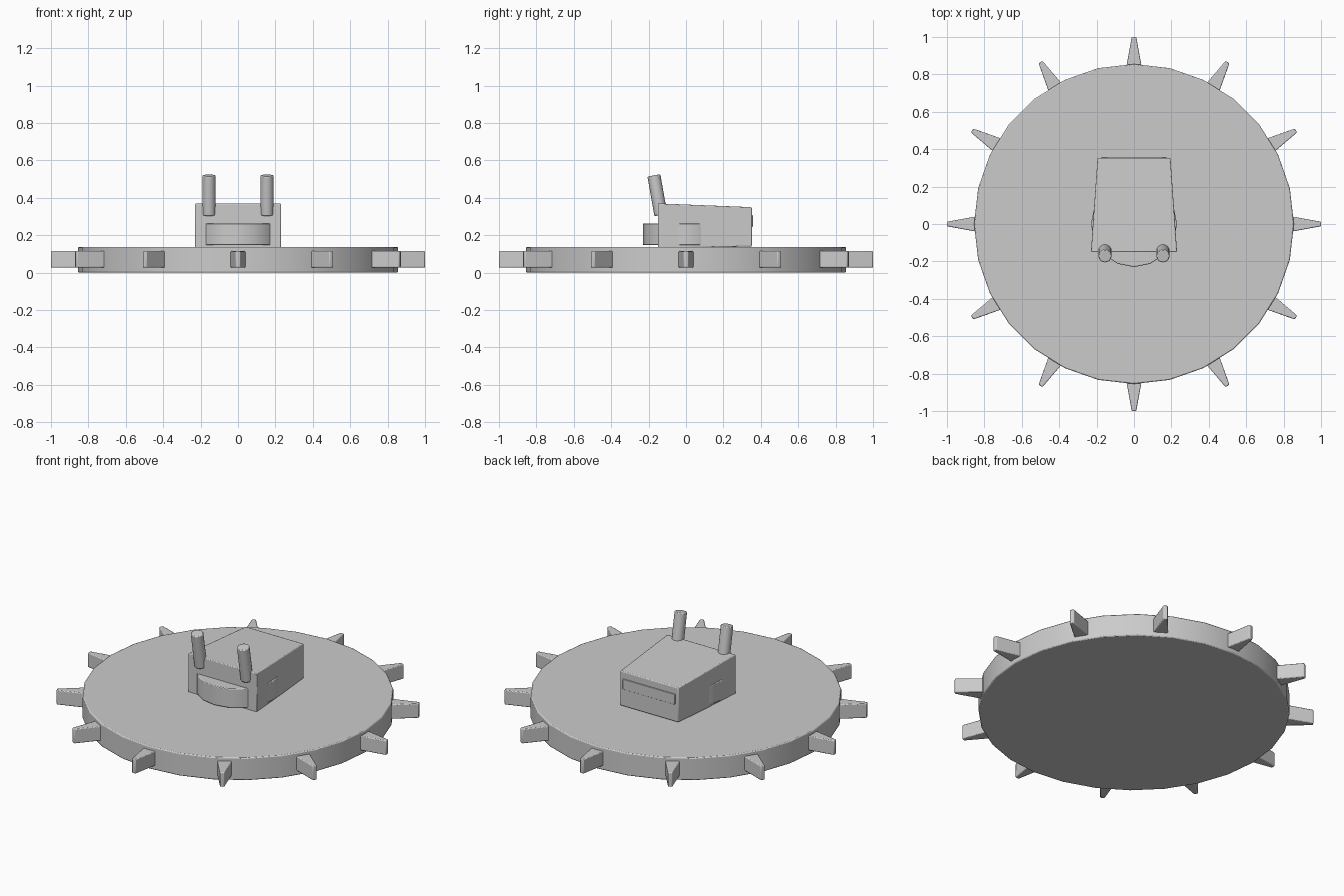
import bpy
import bmesh
from math import radians, pi, sin, cos
from mathutils import Matrix, Vector

if "Cube" in bpy.data.objects:
    bpy.data.objects.remove(bpy.data.objects["Cube"], do_unlink=True)

grey = bpy.data.materials.new("plain_grey")
grey.use_nodes = True
grey.diffuse_color = (0.6, 0.6, 0.6, 1)
grey.node_tree.nodes["Principled BSDF"].inputs["Base Color"].default_value = grey.diffuse_color


def add_object(name, bm, bevel=0.0):
    """Turn a bmesh into a named, shaded and optionally bevelled object."""
    bmesh.ops.recalc_face_normals(bm, faces=bm.faces)
    mesh = bpy.data.meshes.new(name)
    bm.to_mesh(mesh)
    bm.free()
    mesh.materials.append(grey)
    obj = bpy.data.objects.new(name, mesh)
    bpy.context.collection.objects.link(obj)
    if bevel:
        mod = obj.modifiers.new("edge_bevel", 'BEVEL')
        mod.width = bevel
        mod.segments = 2
        mod.limit_method = 'ANGLE'
        mod.angle_limit = radians(40)
    bpy.ops.object.select_all(action='DESELECT')
    obj.select_set(True)
    bpy.context.view_layer.objects.active = obj
    bpy.ops.object.shade_smooth_by_angle(angle=radians(35))
    return obj


def prism(name, outline, low, high, bevel=0.0):
    """Extrude a flat outline from one height to another."""
    bm = bmesh.new()
    base = bm.faces.new([bm.verts.new((x, y, low)) for x, y in outline])
    top = bmesh.ops.extrude_face_region(bm, geom=[base])["geom"]
    for v in top:
        if isinstance(v, bmesh.types.BMVert):
            v.co.z = high
    return add_object(name, bm, bevel)


def ring(radius, sides):
    return [(radius * sin(2 * pi * i / sides), radius * cos(2 * pi * i / sides))
            for i in range(sides)]


# Wheel disc and the spikes around its rim
prism("wheel_disc", ring(0.855, 28), 0, 0.137, 0.006)
for i in range(12):
    spike = prism(f"rim_spike_{i + 1}",
                  [(0.82, -0.045), (1, -0.012), (1, 0.012), (0.82, 0.045)],
                  0.027, 0.115, 0.005)
    spike.rotation_euler.z = i * pi / 6

# Tapered housing with a roof that falls to the back
housing = prism("housing", [(-0.23, -0.15), (0.23, -0.15), (0.195, 0.352), (-0.195, 0.352)],
                0.13, 0.37, 0.005)
for v in housing.data.vertices:
    if v.co.y > 0:
        v.co.z += 0.01 if v.co.z < 0.2 else -0.02

# Drum that shows through the front and sides of the housing
prism("drum", ring(0.23, 16), 0.147, 0.263, 0.004)

# Raised plate on the back
prism("back_plate", [(-0.175, 0.34), (0.175, 0.34), (0.175, 0.358), (-0.175, 0.358)],
      0.245, 0.307, 0.002)

# Two posts leaning to the front
for side, x in (("left", 0.155), ("right", -0.155)):
    bm = bmesh.new()
    bmesh.ops.create_cone(bm, cap_ends=True, segments=16,
                          radius1=0.035, radius2=0.035, depth=0.215)
    post = add_object(f"{side}_post", bm, 0.005)
    post.location = Vector((x, -0.153, 0.414))
    post.rotation_euler.x = radians(10)
